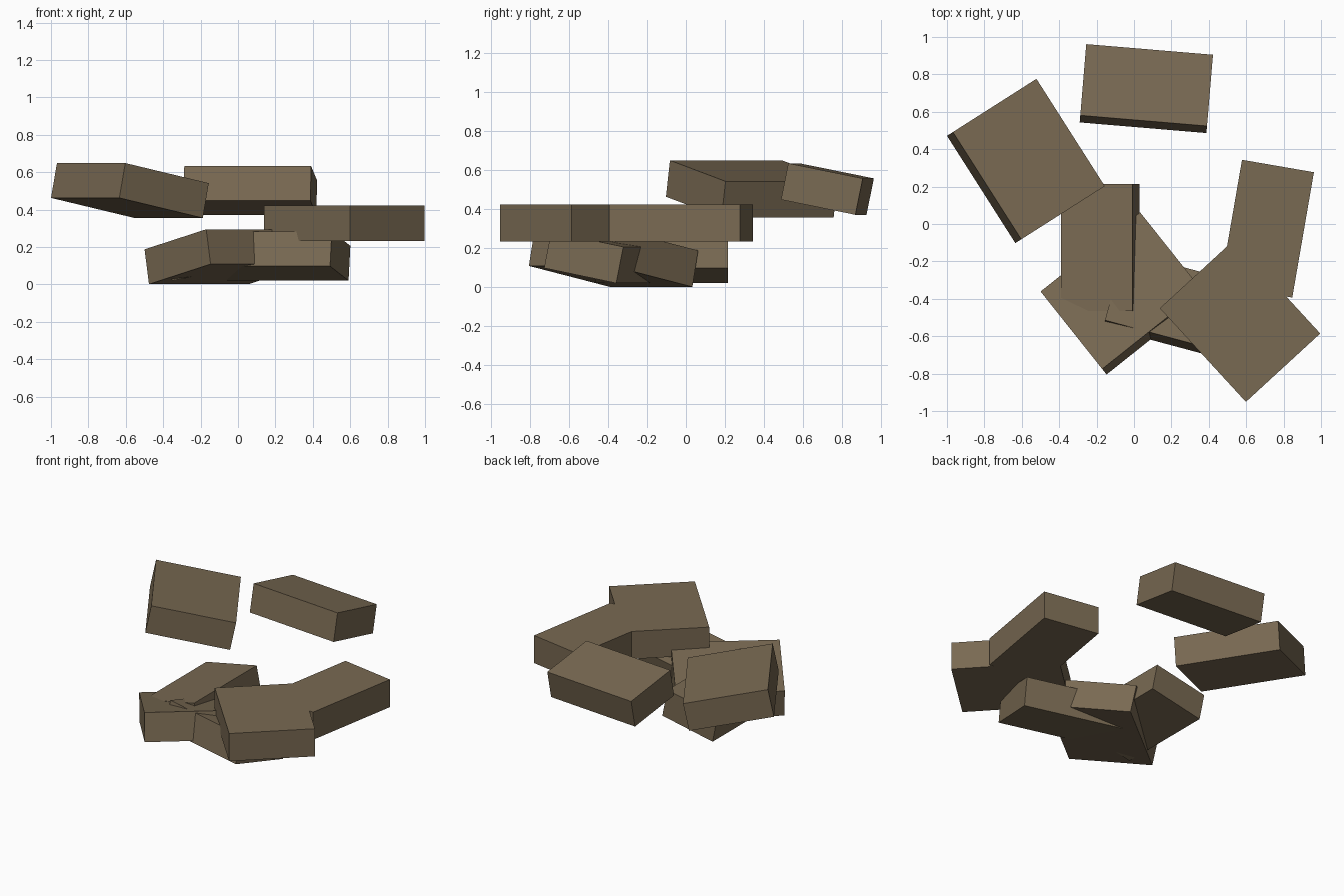
import bpy
import math
from mathutils import Matrix

if "Cube" in bpy.data.objects:
    bpy.data.objects.remove(bpy.data.objects["Cube"])

# one earthy colour for all slabs
mat = bpy.data.materials.new("earth_brown")
mat.diffuse_color = (0.19, 0.142, 0.085, 1)
mat.use_nodes = True
mat.node_tree.nodes["Principled BSDF"].inputs["Base Color"].default_value = mat.diffuse_color

LENGTH, THICK = 0.68, 0.19
NARROW, WIDE = 0.39, 0.54
LEAN = -0.2  # radians, lean about the long axis


def slab(name, centre, width, yaw, lean):
    """Flat block, leaned about its long axis and then turned about z."""
    bpy.ops.mesh.primitive_cube_add(size=1)
    ob = bpy.context.object
    ob.name = name
    ob.data.transform(Matrix.Diagonal((LENGTH, width, THICK, 1)))
    ob.rotation_euler = (lean, 0, math.radians(yaw))
    ob.location = centre
    ob.data.materials.append(mat)


# lower layer
slab("lower_wide_slab", (-0.057, -0.371, 0.148), WIDE, 38.5, LEAN)
slab("lower_front_slab", (0.218, -0.436, 0.152), NARROW, -15, LEAN)
slab("lower_left_slab", (-0.181, -0.125, 0.152), NARROW, 90, LEAN)
# middle layer, lying flat
slab("middle_wide_slab", (0.567, -0.518, 0.328), WIDE, -47.4, 0)
slab("middle_narrow_slab", (0.712, -0.025, 0.328), NARROW, 80.2, 0)
# upper layer
slab("upper_wide_slab", (-0.578, 0.337, 0.502), WIDE, -57.5, LEAN)
slab("upper_back_slab", (0.066, 0.724, 0.502), NARROW, -4.8, LEAN)
